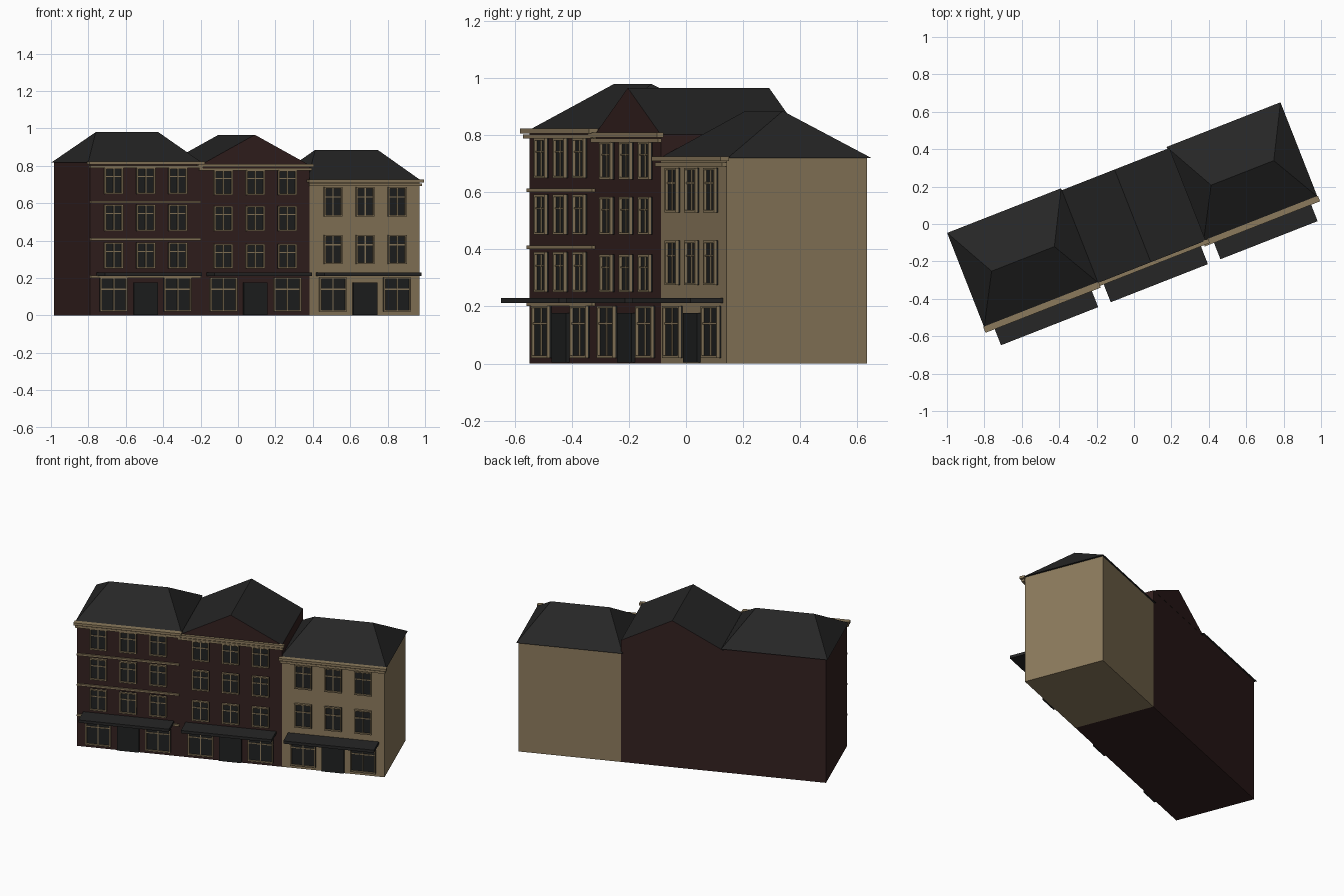
import bpy, bmesh, math
from mathutils import Vector

cube = bpy.data.objects.get("Cube")
if cube:
    bpy.data.objects.remove(cube, do_unlink=True)

WIDTH, DEPTH = 0.63, 0.53          # plot of one house
ORIGIN, TURN = (-0.79, -0.548, 0), math.radians(21.4)


def material(name, rgb):
    m = bpy.data.materials.new(name)
    m.use_nodes = True
    m.diffuse_color = (*rgb, 1)
    m.node_tree.nodes["Principled BSDF"].inputs["Base Color"].default_value = (*rgb, 1)
    return m


STONE = material("sandstone", (0.26, 0.195, 0.108))
BRICK = material("dark brick", (0.034, 0.0145, 0.0135))
SLATE = material("slate", (0.019, 0.019, 0.019))
GLASS = material("dark glass", (0.014, 0.015, 0.015))


def finish(name, bm, *mats):
    bmesh.ops.recalc_face_normals(bm, faces=bm.faces)
    mesh = bpy.data.meshes.new(name)
    bm.to_mesh(mesh)
    bm.free()
    for m in mats:
        mesh.materials.append(m)
    ob = bpy.data.objects.new(name, mesh)
    ob.location, ob.rotation_euler = ORIGIN, (0, 0, TURN)
    bpy.context.collection.objects.link(ob)
    return ob


def add_box(bm, x0, x1, y0, y1, z0, z1):
    verts = bmesh.ops.create_cube(bm, size=1)["verts"]
    for v in verts:
        v.co = Vector((x1 if v.co.x > 0 else x0,
                       y1 if v.co.y > 0 else y0,
                       z1 if v.co.z > 0 else z0))


def boxes(name, mat, items):
    bm = bmesh.new()
    for item in items:
        add_box(bm, *item)
    return finish(name, bm, mat)


def window_bars(cx, w, z0, z1):
    """Surround, centre mullion and transom of one window."""
    l, r, t = cx - w / 2, cx + w / 2, 0.008
    zt = z0 + (z1 - z0) * 0.66
    for a, b in ((l, l + t), (r - t, r)):
        yield (a, b, -0.016, 0, z0, z1)
    for a, b in ((z0, z0 + t), (z1 - t, z1)):
        yield (l, r, -0.016, 0, a, b)
    yield (cx - 0.003, cx + 0.003, -0.011, 0, z0, z1)
    yield (l, r, -0.011, 0, zt - 0.003, zt + 0.003)


def roof(name, u, base, top, hipped):
    """Hipped roof with ridge along the street, or gable with ridge across it."""
    bm = bmesh.new()
    o = 0.012
    x0, x1 = u - o, u + WIDTH + o
    y0, y1 = (0, DEPTH + o) if hipped else (-0.001, DEPTH + 0.001)
    if not hipped:
        x0, x1 = u, u + WIDTH
    a, b, c, d = [bm.verts.new((x, y, base)) for x, y in
                  ((x0, y0), (x1, y0), (x1, y1), (x0, y1))]
    mid = u + WIDTH / 2
    if hipped:
        ends = ((u + 0.135, DEPTH / 2), (u + WIDTH - 0.135, DEPTH / 2))
        p, q = [bm.verts.new((*e, top)) for e in ends]
        faces = ((a, b, q, p), (c, d, p, q), (d, a, p), (b, c, q))
    else:
        p, q = [bm.verts.new((mid, y, top)) for y in (y0, y1)]
        faces = ((a, p, q, d), (b, c, q, p), (a, b, p), (c, d, q))
    for f in faces:
        bm.faces.new(f)
    bm.faces.new((d, c, b, a))
    # Upright gable faces are brick
    bm.normal_update()
    for f in bm.faces:
        f.material_index = 1 if abs(f.normal.y) > 0.99 else 0
    finish(name, bm, SLATE, BRICK)


def house(label, index, wall, eave, ridge, hipped, rows, height, projection, courses=()):
    u = index * WIDTH
    mid = u + WIDTH / 2
    boxes(label + "_walls", wall, [(u, u + WIDTH, 0, DEPTH, 0, eave)])
    roof(label + "_roof", u, eave, ridge, hipped)

    # Upper windows in rows of three, shop windows either side of the door
    openings = [(mid + s * 0.184, 0.105, z, z + height) for z in rows for s in (-1, 0, 1)]
    openings += [(mid + s * 0.184, 0.155, 0.02, 0.202) for s in (-1, 1)]
    boxes(label + "_window_glass", GLASS,
          [(c - w / 2, c + w / 2, -0.006, 0, a, b) for c, w, a, b in openings])
    boxes(label + "_window_frames", STONE,
          [bar for op in openings for bar in window_bars(*op)])
    boxes(label + "_door", GLASS, [(mid - 0.068, mid + 0.068, -0.014, 0, 0.003, 0.177)])

    # Awning slab over the shop front
    boxes(label + "_awning", SLATE, [(u + 0.037, u + 0.595, -0.122, 0, 0.212, 0.23)])

    # Stepped cornice and string courses
    e = 0.016
    trim = [(u - e, u + WIDTH + e, -projection, 0.004, eave - 0.01, eave + 0.006),
            (u - e / 2, u + WIDTH + e / 2, -projection * 0.7, 0, eave - 0.029, eave - 0.015)]
    trim += [(u, u + WIDTH, -0.012, 0, z - 0.006, z + 0.006) for z in courses]
    boxes(label + "_cornice", STONE, trim)


house("left_house", 0, BRICK, 0.817, 0.98, True,
      (0.25, 0.452, 0.65), 0.14, 0.03, (0.207, 0.408, 0.607))
house("middle_house", 1, BRICK, 0.803, 0.966, False,
      (0.25, 0.452, 0.645), 0.132, 0.02)
house("right_house", 2, STONE, 0.72, 0.885, True,
      (0.275, 0.53), 0.156, 0.028)
